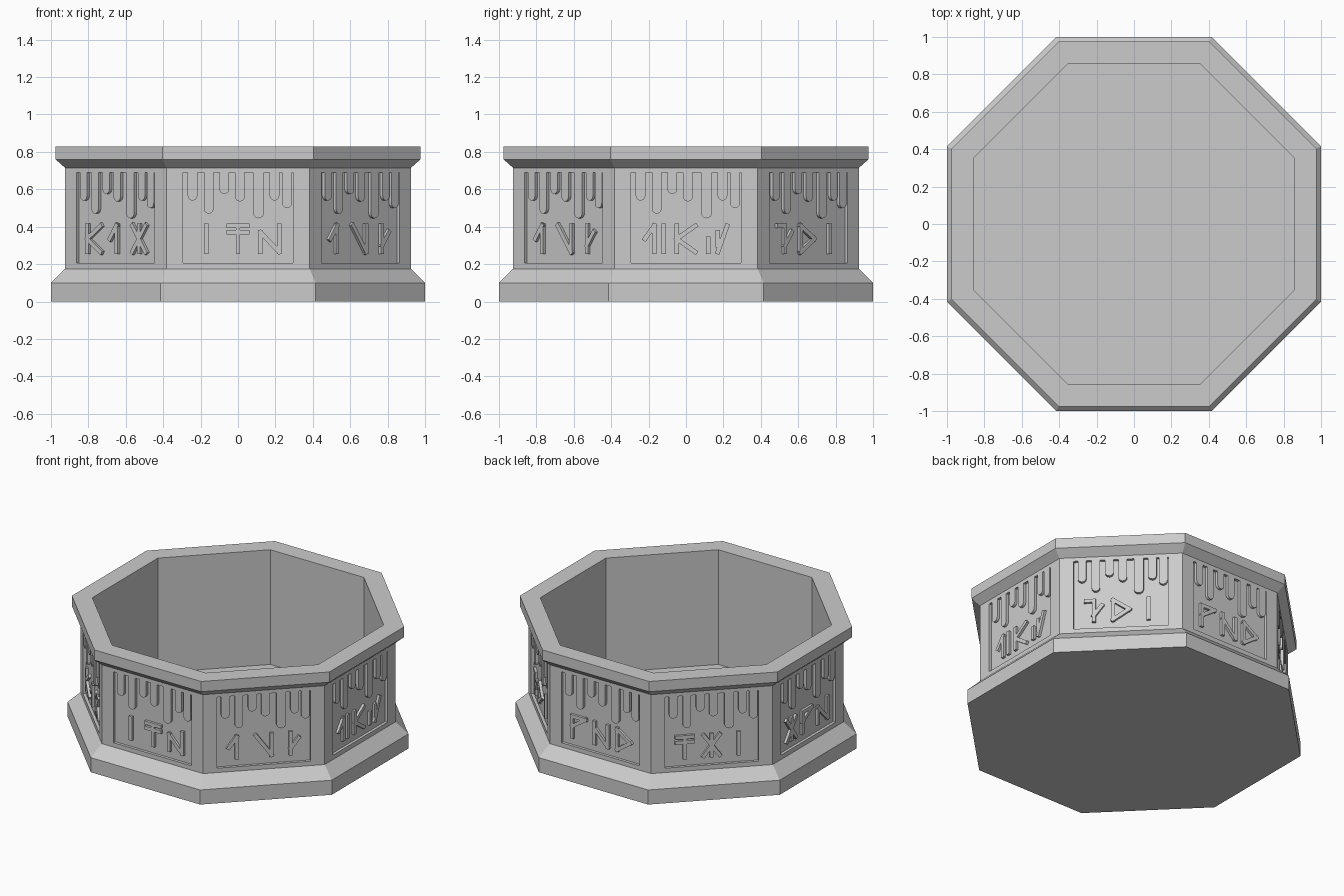
import bpy
import bmesh
import math
from mathutils import Matrix, Vector

cube = bpy.data.objects.get("Cube")
if cube:
    bpy.data.objects.remove(cube, do_unlink=True)

SIDES = 8
HALF = math.tan(math.pi / SIDES)
WALL, RECESS, RUNE_FRONT = 0.925, 0.906, 0.923
PANEL_X, PANEL_LOW, PANEL_HIGH = 0.295, 0.205, 0.69

stone = bpy.data.materials.new("grey stone")
stone.use_nodes = True
stone.diffuse_color = (0.6, 0.6, 0.6, 1)
stone.node_tree.nodes["Principled BSDF"].inputs["Base Color"].default_value = (0.6, 0.6, 0.6, 1)


def on_side(side, x, depth, z):
    """Point on one side: x along the side, depth outward from the axis."""
    turn = Matrix.Rotation(side * math.tau / SIDES, 3, "Z")
    return turn @ Vector((x, -depth, z))


def finish(bm, name):
    bmesh.ops.remove_doubles(bm, verts=bm.verts, dist=0.0001)
    bmesh.ops.recalc_face_normals(bm, faces=bm.faces)
    mesh = bpy.data.meshes.new(name)
    bm.to_mesh(mesh)
    bm.free()
    mesh.materials.append(stone)
    obj = bpy.data.objects.new(name, mesh)
    bpy.context.scene.collection.objects.link(obj)
    return obj


def add_face(bm, points):
    bm.faces.new([bm.verts.new(p) for p in points])


def add_plate(bm, side, outline, front):
    """Raise a flat outline from the back of the recess."""
    near = [bm.verts.new(on_side(side, x, front, z)) for x, z in outline]
    far = [bm.verts.new(on_side(side, x, RECESS, z)) for x, z in outline]
    bm.faces.new(near)
    bm.faces.new(far[::-1])
    for i in range(len(outline)):
        j = (i + 1) % len(outline)
        bm.faces.new((near[i], far[i], far[j], near[j]))


# Basin: stepped outside, flared rim, hollow inside with a floor
profile = [(1.0, 0), (1.0, 0.10), (WALL, 0.175), (WALL, 0.715),
           (0.975, 0.76), (0.975, 0.83), (0.855, 0.83), (0.855, 0.045)]
bm = bmesh.new()
for side in range(SIDES):
    for (d0, z0), (d1, z1) in zip(profile, profile[1:]):
        outer = [on_side(side, s * d * HALF, d, z)
                 for s, d, z in ((-1, d0, z0), (1, d0, z0), (1, d1, z1), (-1, d1, z1))]
        if d0 != WALL or d1 != WALL:
            add_face(bm, outer)
            continue
        # Wall side with a recessed panel
        corners = [(-PANEL_X, PANEL_LOW), (PANEL_X, PANEL_LOW),
                   (PANEL_X, PANEL_HIGH), (-PANEL_X, PANEL_HIGH)]
        rim = [on_side(side, x, WALL, z) for x, z in corners]
        back = [on_side(side, x, RECESS, z) for x, z in corners]
        add_face(bm, back)
        for i in range(4):
            j = (i + 1) % 4
            add_face(bm, (outer[i], outer[j], rim[j], rim[i]))
            add_face(bm, (rim[i], rim[j], back[j], back[i]))
for d, z in (profile[0], profile[-1]):
    add_face(bm, [on_side(side, d * HALF, d, z) for side in range(SIDES)])
finish(bm, "basin")

# Drips: round-ended strips hanging from the top of every panel
drips = [(-0.243, 0.54), (-0.157, 0.47), (-0.073, 0.575), (0.01, 0.535),
         (0.11, 0.445), (0.195, 0.54), (0.262, 0.50)]
bm = bmesh.new()
for side in range(SIDES):
    for x, low in drips:
        radius = 0.03 if low < 0.46 else 0.026
        outline = [(x + radius, PANEL_HIGH), (x - radius, PANEL_HIGH)]
        for i in range(9):
            angle = math.pi * (1 + i / 8)
            outline.append((x + radius * math.cos(angle),
                            low + radius + radius * math.sin(angle)))
        add_plate(bm, side, outline, WALL)
finish(bm, "panel_drips")

# Carved signs: strokes between the points a to o of a grid, three wide, five high
signs = {
    "bar": "bn", "flag": "bn ac df", "zigzag": "dm do co", "hook": "gb bn",
    "wedge": "ao co", "branch": "bn fk", "fork": "am cg go", "pair": "gb bn co",
    "short": "gm ek cn", "bend": "ab bn fk", "triangle": "am ai mi",
    "pennant": "am ac cg", "gate": "am co do", "cross": "ao cm bn",
}
panels = [
    "bar flag zigzag", "hook wedge branch", "pair fork short", "bend triangle bar",
    "pennant gate triangle", "flag cross bar", "cross pennant zigzag", "fork hook cross",
]


def grid_point(letter, centre):
    row, column = divmod(ord(letter) - ord("a"), 3)
    return Vector((centre + (column - 1) * 0.05, 0.405 - row * 0.035))


bm = bmesh.new()
for side, words in enumerate(panels):
    for centre, word in zip((-0.17, 0.0, 0.17), words.split()):
        for stroke in signs[word].split():
            start, end = (grid_point(c, centre) for c in stroke)
            along = (end - start).normalized() * 0.012
            across = Vector((-along.y, along.x))
            outline = [start - along - across, end + along - across,
                       end + along + across, start - along + across]
            add_plate(bm, side, outline, RUNE_FRONT)
finish(bm, "panel_signs")
